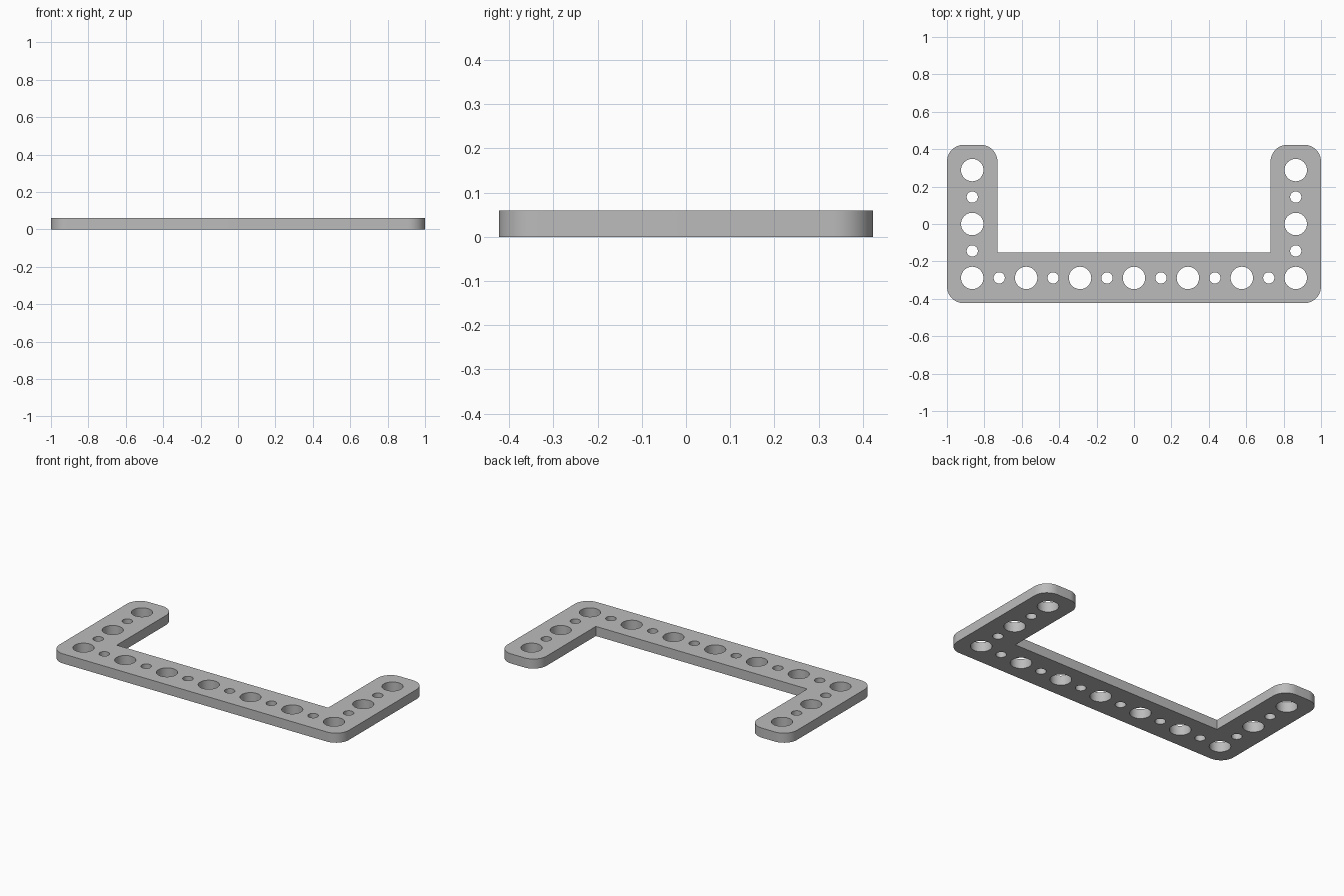
import bpy, bmesh, math

if "Cube" in bpy.data.objects:
    bpy.data.objects.remove(bpy.data.objects["Cube"])

PITCH = 0.2883            # distance between large holes
MARGIN = 0.135            # hole centre to edge
THICK = 0.06
CORNER = 0.09
R_BIG, R_SMALL = 0.06, 0.03
X, Y = 3 * PITCH, PITCH   # centres of the corner holes

grey = bpy.data.materials.new("light_grey")
grey.diffuse_color = (0.5, 0.5, 0.5, 1)
grey.use_nodes = True
grey.node_tree.nodes["Principled BSDF"].inputs["Base Color"].default_value = grey.diffuse_color


def arc(cx, cy, r, start, sweep, steps):
    return [(cx + r * math.cos(math.radians(start + sweep * i / steps)),
             cy + r * math.sin(math.radians(start + sweep * i / steps)))
            for i in range(steps + 1)]


def add_loop(curve, points):
    spline = curve.splines.new('POLY')
    spline.points.add(len(points) - 1)
    for p, (x, y) in zip(spline.points, points):
        p.co = (x, y, 0, 1)
    spline.use_cyclic_u = True


curve = bpy.data.curves.new("bracket_profile", 'CURVE')
curve.dimensions = '2D'
curve.fill_mode = 'BOTH'
curve.extrude = THICK / 2

# U-shaped outline: right half, then its mirror image
out_x, out_y = X + MARGIN, Y + MARGIN
in_x, in_y = X - MARGIN, -Y + MARGIN
a, b = out_x - CORNER, out_y - CORNER
half = (arc(a, -b, CORNER, -90, 90, 12)
        + arc(a, b, CORNER, 0, 90, 12)
        + arc(in_x + CORNER, b, CORNER, 90, 90, 12)
        + [(in_x, in_y)])
add_loop(curve, half + [(-x, y) for x, y in reversed(half)])

# Alternating large and small holes along the base and both arms
holes = [(i * PITCH / 2, -Y, i % 2) for i in range(-6, 7)]
holes += [(s * X, j * PITCH / 2, j % 2) for s in (-1, 1) for j in range(-1, 3)]
for x, y, small in holes:
    add_loop(curve, arc(x, y, R_SMALL if small else R_BIG, 0, 360, 40)[:-1])

# Turn the filled profile into a solid plate
temp = bpy.data.objects.new("profile_helper", curve)
bpy.context.collection.objects.link(temp)
bpy.context.view_layer.update()
mesh = bpy.data.meshes.new_from_object(
    temp.evaluated_get(bpy.context.evaluated_depsgraph_get()))
bpy.data.objects.remove(temp)

bm = bmesh.new()
bm.from_mesh(mesh)
bmesh.ops.remove_doubles(bm, verts=bm.verts, dist=0.0002)
bmesh.ops.translate(bm, verts=bm.verts, vec=(0, 0, THICK / 2))
bmesh.ops.recalc_face_normals(bm, faces=bm.faces)
bm.to_mesh(mesh)
bm.free()

mesh.materials.clear()
mesh.materials.append(grey)
plate = bpy.data.objects.new("perforated_bracket", mesh)
bpy.context.collection.objects.link(plate)
bpy.context.view_layer.objects.active = plate
plate.select_set(True)
bpy.ops.object.shade_smooth_by_angle(angle=math.radians(30))
